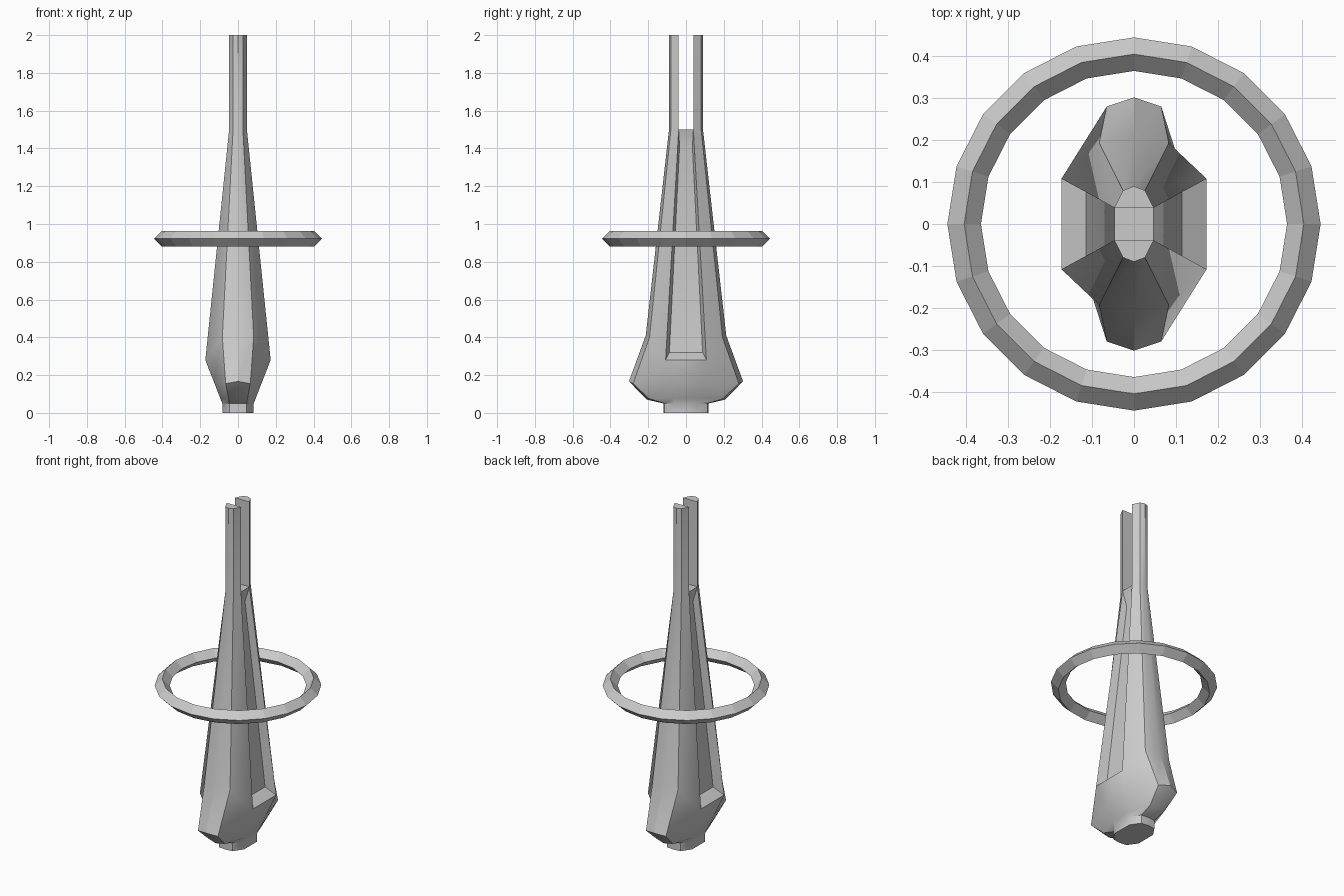
import bpy, bmesh, math

if "Cube" in bpy.data.objects:
    bpy.data.objects.remove(bpy.data.objects["Cube"])

# ---- spire body: lofted rings, each given by one quadrant (side edge, shoulder, ridge)
quads = [
    ((.083, .06, 0), (.045, .115, 0), (0, .12, 0)),
    ((.083, .06, .05), (.045, .115, .05), (0, .12, .05)),
    ((.093, .065, .075), (.05, .195, .075), (0, .207, .07)),
    ((.128, .085, .165), (.065, .28, .155), (0, .302, .167)),
    ((.173, .108, .28), (.083, .193, .40), (0, .213, .41)),
    ((.047, .039, 1.5), (.026, .08, 1.5), (0, .09, 1.5)),
    ((.047, .039, 2), (.026, .08, 2), (0, .09, 2)),
]
bm = bmesh.new()


def full_ring(a, b, c):
    arc = [a, b, c, (-b[0], b[1], b[2]), (-a[0], a[1], a[2])]
    pts = arc + [(-x, -y, z) for x, y, z in arc]
    return [bm.verts.new(p) for p in pts]


rings = [full_ring(*q) for q in quads]
SIDES = (4, 9)  # segments lying on the left and right sides
for k in range(6):
    lo, hi = rings[k], rings[k + 1]
    for i in range(10):
        if k >= 4 and i in SIDES:
            continue
        j = (i + 1) % 10
        bm.faces.new((lo[i], lo[j], hi[j], hi[i]))
bm.faces.new(rings[0][::-1])

# recessed side panels
for i, s in ((4, -1), (9, 1)):
    j = (i + 1) % 10
    outer = [rings[4][i], rings[4][j], rings[5][j], rings[5][i]]
    inner = [bm.verts.new((s * x, s * y, z)) for x, y, z in
             ((.115, -.088, .32), (.115, .088, .32), (.022, .034, 1.41), (.022, -.034, 1.41))]
    for n in range(4):
        m = (n + 1) % 4
        bm.faces.new((outer[n], outer[m], inner[m], inner[n]))
    bm.faces.new(inner)

# slot floor, prong inner walls and prong caps
lo, hi = rings[5], rings[6]
bm.faces.new((lo[0], lo[4], lo[5], lo[9]))
for s in (0, 5):
    bm.faces.new((lo[s + 4], lo[s], hi[s], hi[s + 4]))
    bm.faces.new(hi[s:s + 5])
bmesh.ops.recalc_face_normals(bm, faces=bm.faces)

mesh = bpy.data.meshes.new("spire_body")
bm.to_mesh(mesh)
bm.free()
body = bpy.data.objects.new("spire_body", mesh)
bpy.context.collection.objects.link(body)
bpy.context.view_layer.objects.active = body
body.select_set(True)
bpy.ops.object.shade_smooth_by_angle(angle=math.radians(35))
body.select_set(False)

# ---- floating ring with a diamond section
bpy.ops.mesh.primitive_torus_add(major_segments=20, minor_segments=4, major_radius=.405,
                                 minor_radius=.04, location=(0, 0, .922))
bpy.context.object.name = "floating_ring"
